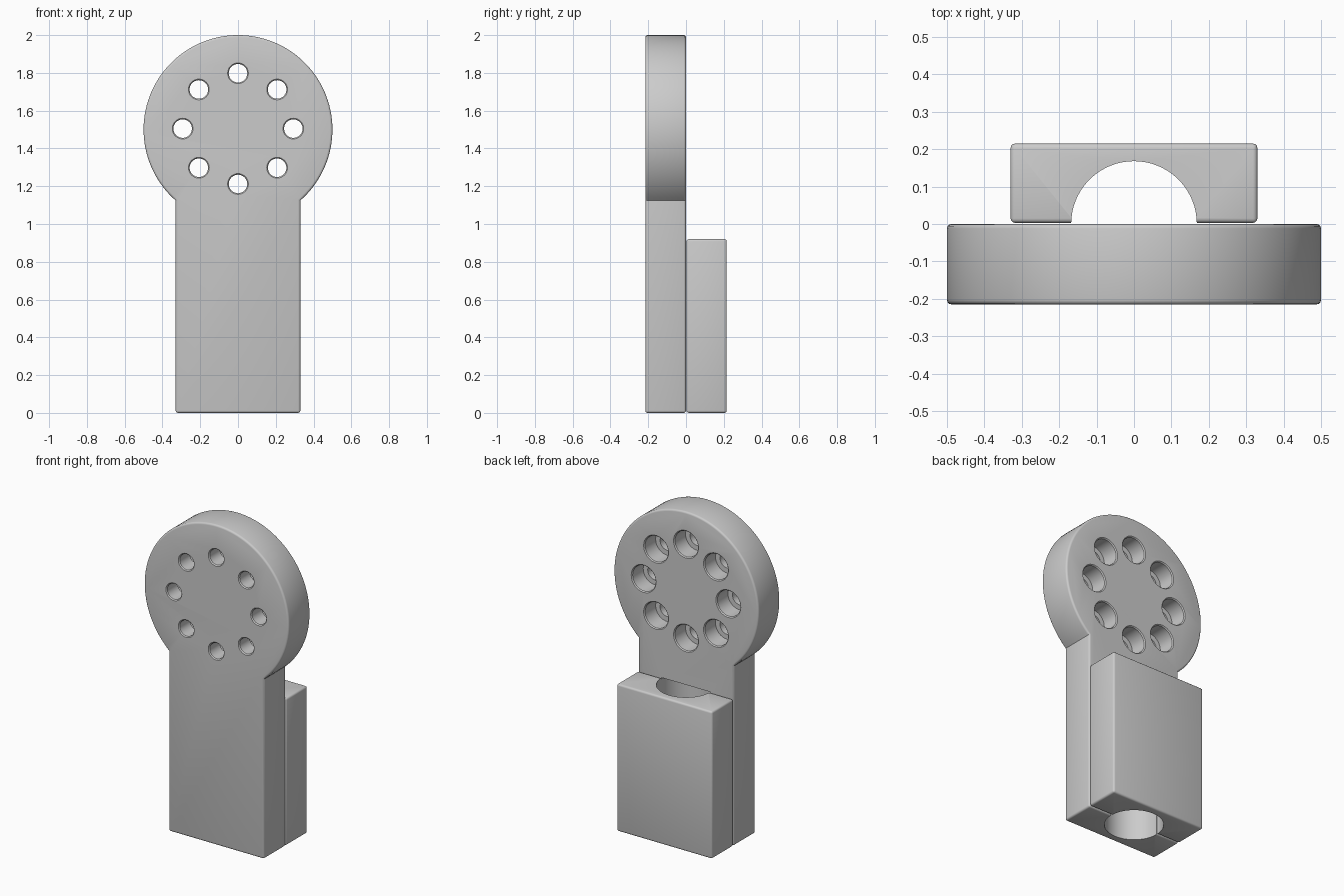
import bpy, bmesh, math

if "Cube" in bpy.data.objects:
    bpy.data.objects.remove(bpy.data.objects["Cube"])

grey = bpy.data.materials.new("light grey")
grey.diffuse_color = (0.6, 0.6, 0.6, 1)
grey.use_nodes = True
grey.node_tree.nodes["Principled BSDF"].inputs["Base Color"].default_value = grey.diffuse_color

R, CZ, HW, T = 0.5, 1.5, 0.33, 0.215    # disc radius, disc centre, shaft half width, thickness
BLOCK_H, BORE = 0.92, 0.168


def make_object(name, bm):
    bmesh.ops.recalc_face_normals(bm, faces=bm.faces)
    mesh = bpy.data.meshes.new(name)
    bm.to_mesh(mesh)
    bm.free()
    mesh.materials.append(grey)
    ob = bpy.data.objects.new(name, mesh)
    bpy.context.collection.objects.link(ob)
    return ob


def rounded_slab(name, outline, y0, y1, width):
    """Extrude an x-z outline along y and round its convex sharp edges."""
    bm = bmesh.new()
    face = bm.faces.new([bm.verts.new((x, y0, z)) for x, z in outline])
    ext = bmesh.ops.extrude_face_region(bm, geom=[face])["geom"]
    bmesh.ops.translate(bm, vec=(0, y1 - y0, 0),
                        verts=[v for v in ext if isinstance(v, bmesh.types.BMVert)])
    bmesh.ops.recalc_face_normals(bm, faces=bm.faces)
    sharp = [e for e in bm.edges if e.calc_face_angle_signed() > math.radians(30)]
    bmesh.ops.bevel(bm, geom=sharp, offset=width, segments=3, profile=0.5,
                    affect='EDGES', clamp_overlap=True)
    return make_object(name, bm)


def lathe_cutter(name, rings, place, n=48):
    """Solid of revolution from (radius, height) rings; place maps (a, b, h) to xyz."""
    bm = bmesh.new()
    loops = []
    for r, h in rings:
        loops.append([bm.verts.new(place(r * math.cos(2 * math.pi * i / n),
                                         r * math.sin(2 * math.pi * i / n), h))
                      for i in range(n)])
    for a, b in zip(loops, loops[1:]):
        for i in range(n):
            j = (i + 1) % n
            bm.faces.new((a[i], a[j], b[j], b[i]))
    bm.faces.new(loops[0])
    bm.faces.new(loops[-1])
    ob = make_object(name, bm)
    ob.hide_render = True
    ob.hide_set(True)
    return ob


def cut(ob, cutter):
    mod = ob.modifiers.new("cut", 'BOOLEAN')
    mod.operation = 'DIFFERENCE'
    mod.solver = 'EXACT'
    mod.object = cutter


def finish(ob):
    bpy.ops.object.select_all(action='DESELECT')
    bpy.context.view_layer.objects.active = ob
    ob.select_set(True)
    for mod in list(ob.modifiers):
        bpy.ops.object.modifier_apply(modifier=mod.name)
    bpy.ops.object.shade_smooth_by_angle(angle=math.radians(32))


# Front plate: shaft topped by a disc
start = -math.acos(HW / R)
sweep = math.pi - 2 * start
outline = [(-HW, 0), (HW, 0)]
for i in range(97):
    a = start + sweep * i / 96
    outline.append((R * math.cos(a), CZ + R * math.sin(a)))
plate = rounded_slab("front_plate", outline, -T, 0, 0.012)

# Rear clamp block
block = rounded_slab("rear_block", [(-HW, 0), (HW, 0), (HW, BLOCK_H), (-HW, BLOCK_H)],
                     0.003, T, 0.012)

cutters = []
# Round channel shared by both halves; blind inside the plate
blind = lathe_cutter("plate_channel_cutter", [(BORE, -0.1), (BORE, BLOCK_H)],
                     lambda a, b, h: (a, b, h), 64)
through = lathe_cutter("block_channel_cutter", [(BORE, -0.1), (BORE, BLOCK_H + 0.1)],
                       lambda a, b, h: (a, b, h), 64)
cut(plate, blind)
cut(block, through)
cutters += [blind, through]

# Ring of eight counterbored bolt holes
hole = [(0.065, -T - 0.01), (0.055, -T), (0.049, -T + 0.006), (0.049, -0.11),
        (0.08, -0.11), (0.08, -0.006), (0.086, 0), (0.096, 0.01)]
for k in range(8):
    ang = k * math.pi / 4
    cx, cz = 0.293 * math.cos(ang), CZ + 0.005 + 0.293 * math.sin(ang)
    c = lathe_cutter("bolt_hole_cutter", hole,
                     lambda a, b, h, cx=cx, cz=cz: (cx + a, h, cz + b), 32)
    cut(plate, c)
    cutters.append(c)

finish(plate)
finish(block)
for c in cutters:
    bpy.data.objects.remove(c)
